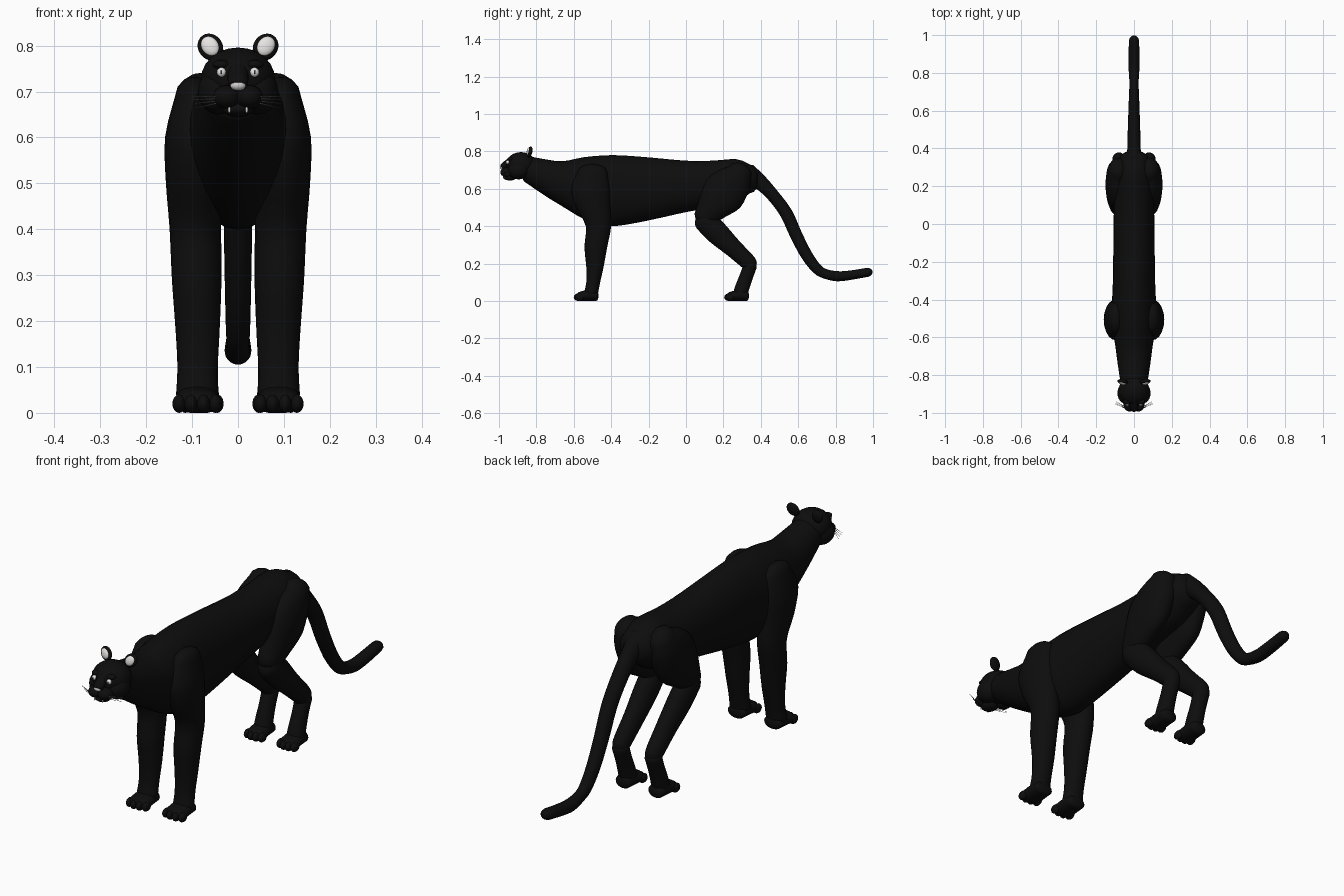
import bpy, bmesh, math
from mathutils import Vector, Matrix

if "Cube" in bpy.data.objects:
    bpy.data.objects.remove(bpy.data.objects["Cube"])


def material(name, r, g, b):
    m = bpy.data.materials.new(name)
    m.diffuse_color = (r, g, b, 1)
    m.use_nodes = True
    m.node_tree.nodes["Principled BSDF"].inputs["Base Color"].default_value = m.diffuse_color
    return m


BLACK = material("black fur", 0.004, 0.004, 0.004)
WHITE = material("pale ear and eye", 0.80, 0.78, 0.76)
GREY = material("pale nose", 0.62, 0.60, 0.59)
WHISKER = material("whisker grey", 0.30, 0.30, 0.30)
PUPIL = material("pupil dark", 0.02, 0.02, 0.02)


def finish(name, bm, mat, mirror=False):
    bmesh.ops.recalc_face_normals(bm, faces=bm.faces)
    me = bpy.data.meshes.new(name)
    bm.to_mesh(me)
    bm.free()
    me.materials.append(mat)
    ob = bpy.data.objects.new(name, me)
    bpy.context.collection.objects.link(ob)
    for p in me.polygons:
        p.use_smooth = True
    if mirror:
        mod = ob.modifiers.new("mirror", 'MIRROR')
        mod.use_mirror_merge = False
    return ob


def smooth_path(rows, n=3):
    """Catmull-Rom interpolation of section rows."""
    rows = [Vector(r) for r in rows]
    out = []
    for i in range(len(rows) - 1):
        a, b, c, d = (rows[max(i - 1, 0)], rows[i], rows[i + 1],
                      rows[min(i + 2, len(rows) - 1)])
        for k in range(n):
            t = k / n
            out.append(0.5 * (2 * b + (c - a) * t + (2 * a - 5 * b + 4 * c - d) * t ** 2
                              + (3 * b - a - 3 * c + d) * t ** 3))
    return out + [rows[-1]]


def loft(name, rows, mat=BLACK, mirror=False, dome=(0.02, 0.02), axis=None, sides=20, floor=False):
    """Elliptical sections (x, y, z, half width, half depth) with domed ends."""
    pts = smooth_path(rows)
    rings = []
    for i, p in enumerate(pts):
        t = Vector(axis) if axis else (pts[min(i + 1, len(pts) - 1)] - pts[max(i - 1, 0)]).to_3d()
        t.x = 0
        rings.append((Vector(p[:3]), t.normalized(), p[3], p[4]))

    def cap(ring, length):
        c, t, w, d = ring
        return [(c + t * length * math.sin(a), t, w * math.cos(a), d * math.cos(a))
                for a in (0.5, 0.95, 1.3, 1.5)]
    rings = cap(rings[0], -dome[0])[::-1] + rings + cap(rings[-1], dome[1])
    bm = bmesh.new()
    loops = []
    for c, t, w, d in rings:
        v = t.cross(Vector((1, 0, 0))).normalized()
        loop = []
        for k in range(sides):
            a = 2 * math.pi * k / sides
            co = c + Vector((w * math.cos(a), 0, 0)) + v * d * math.sin(a)
            if floor:
                co.z = max(co.z, 0)
            loop.append(bm.verts.new(co))
        loops.append(loop)
    for a, b in zip(loops, loops[1:]):
        for k in range(sides):
            j = (k + 1) % sides
            bm.faces.new((a[k], a[j], b[j], b[k]))
    bm.faces.new(loops[0])
    bm.faces.new(loops[-1])
    return finish(name, bm, mat, mirror)


def ball(name, centres, size, mat=BLACK, mirror=False, rot=None):
    bm = bmesh.new()
    for c in centres:
        m = Matrix.Translation(c) @ (rot or Matrix()) @ Matrix.Diagonal((*size, 1))
        bmesh.ops.create_uvsphere(bm, u_segments=18, v_segments=12, radius=1, matrix=m)
    return finish(name, bm, mat, mirror)


# Torso and neck, built from top and bottom outlines
outline = [(-.86, .778, .635, .068), (-.75, .757, .56, .085), (-.66, .747, .505, .097),
           (-.55, .768, .44, .112), (-.44, .778, .402, .118), (-.34, .778, .405, .113),
           (-.18, .766, .435, .11), (0, .75, .475, .108), (.14, .75, .50, .105),
           (.27, .758, .53, .10), (.34, .73, .575, .08)]
loft("torso", [(0, y, (t + b) / 2, w, (t - b) / 2) for y, t, b, w in outline],
     dome=(.02, .05), axis=(0, 1, 0), sides=28)

# Tail
loft("tail", [(0, .33, .68, .05, .055), (0, .39, .64, .036, .042), (0, .46, .57, .034, .034),
              (0, .535, .47, .032, .034), (0, .59, .35, .030, .033), (0, .645, .245, .028, .031),
              (0, .70, .172, .026, .028), (0, .745, .145, .024, .026), (0, .81, .132, .028, .027),
              (0, .88, .138, .029, .025), (0, .97, .153, .027, .024)], dome=(.02, .028))

# Front legs with shoulders
loft("front_leg", [(.095, -.50, .69, .042, .08), (.098, -.51, .60, .061, .105),
                   (.098, -.495, .50, .059, .092), (.093, -.468, .40, .056, .068),
                   (.090, -.482, .29, .054, .061), (.088, -.487, .18, .048, .046),
                   (.088, -.496, .10, .044, .037), (.089, -.508, .04, .046, .038)],
     mirror=True, dome=(.042, .03), axis=(0, 0, -1), floor=True)

# Hind thighs
loft("hind_thigh", [(.082, .29, .69, .052, .065), (.084, .265, .65, .062, .092),
                    (.088, .20, .575, .063, .118), (.088, .14, .50, .055, .085),
                    (.085, .10, .45, .046, .060)], mirror=True, dome=(.045, .045))
# Hind shins, hocks and ankles
loft("hind_shin", [(.085, .10, .43, .046, .060), (.083, .165, .365, .045, .062),
                   (.08, .25, .285, .040, .050), (.08, .325, .215, .036, .044),
                   (.08, .342, .195, .034, .040)], mirror=True, dome=(.045, .03))
loft("hind_ankle", [(.08, .344, .19, .035, .036), (.08, .322, .13, .033, .036),
                    (.08, .30, .07, .036, .038), (.08, .29, .035, .039, .038)],
     mirror=True, dome=(.026, .03), floor=True)

# Paws and toes
for name, x, y, w in (("front", .089, -.48, .047), ("hind", .08, .325, .041)):
    loft(name + "_paw", [(x, y, .028, w * .9, .028), (x, y - .04, .030, w, .031),
                         (x, y - .085, .024, w * 1.08, .026)],
         mirror=True, dome=(.012, .022), axis=(0, -1, 0), floor=True)
    toes = [(x + w * k, y - .10 + .012 * abs(k), .02) for k in (-.84, -.29, .29, .84)]
    ball(name + "_toes", toes, (.0145, .024, .02), mirror=True)

# Head: skull, cheeks, muzzle
ball("skull", [(0, -.882, .727)], (.082, .082, .069))
ball("cheek", [(.042, -.895, .700)], (.046, .058, .05), mirror=True)
loft("nose_bridge", [(0, -.92, .752, .024, .026), (0, -.955, .735, .023, .02),
                     (0, -.978, .718, .022, .018)], dome=(.02, .012))
ball("muzzle_pad", [(.024, -.957, .688)], (.031, .036, .026), mirror=True)
ball("chin", [(0, -.942, .662)], (.034, .036, .018))
ball("brow", [(.036, -.938, .759)], (.020, .018, .010), mirror=True)

# Nose and eyes
ball("nose", [(0, -.983, .713)], (.017, .012, .011), GREY)
ball("eye", [(.036, -.953, .742)], (.0105, .010, .0105), WHITE, mirror=True)
ball("pupil", [(.0365, -.9625, .742)], (.0022, .0012, .004), PUPIL, mirror=True)

# Rounded ears with pale inner discs
tilt = Matrix.Rotation(math.radians(35), 4, 'Y') @ Matrix.Rotation(math.radians(-12), 4, 'X')
ball("ear", [(.060, -.835, .797)], (.027, .013, .031), mirror=True, rot=tilt)
ball("ear_inner", [(.061, -.843, .799)], (.0185, .0085, .0225), WHITE, mirror=True, rot=tilt)

# Fangs
ball("fang", [(.019, -.974, .660)], (.003, .003, .007), GREY, mirror=True)

# Whiskers
bm = bmesh.new()
for k, z_end in enumerate((.690, .683, .674, .664)):
    a = Vector((.040, -.980 + .002 * k, .688 - .004 * k))
    b = Vector((.101 - .003 * k, -.952 + .004 * k, z_end))
    d = b - a
    bmesh.ops.create_cone(bm, segments=5, radius1=.0012, radius2=.0006, depth=d.length, cap_ends=True,
                          matrix=Matrix.Translation((a + b) / 2) @ d.to_track_quat('Z', 'Y').to_matrix().to_4x4())
finish("whiskers", bm, WHISKER, mirror=True)
